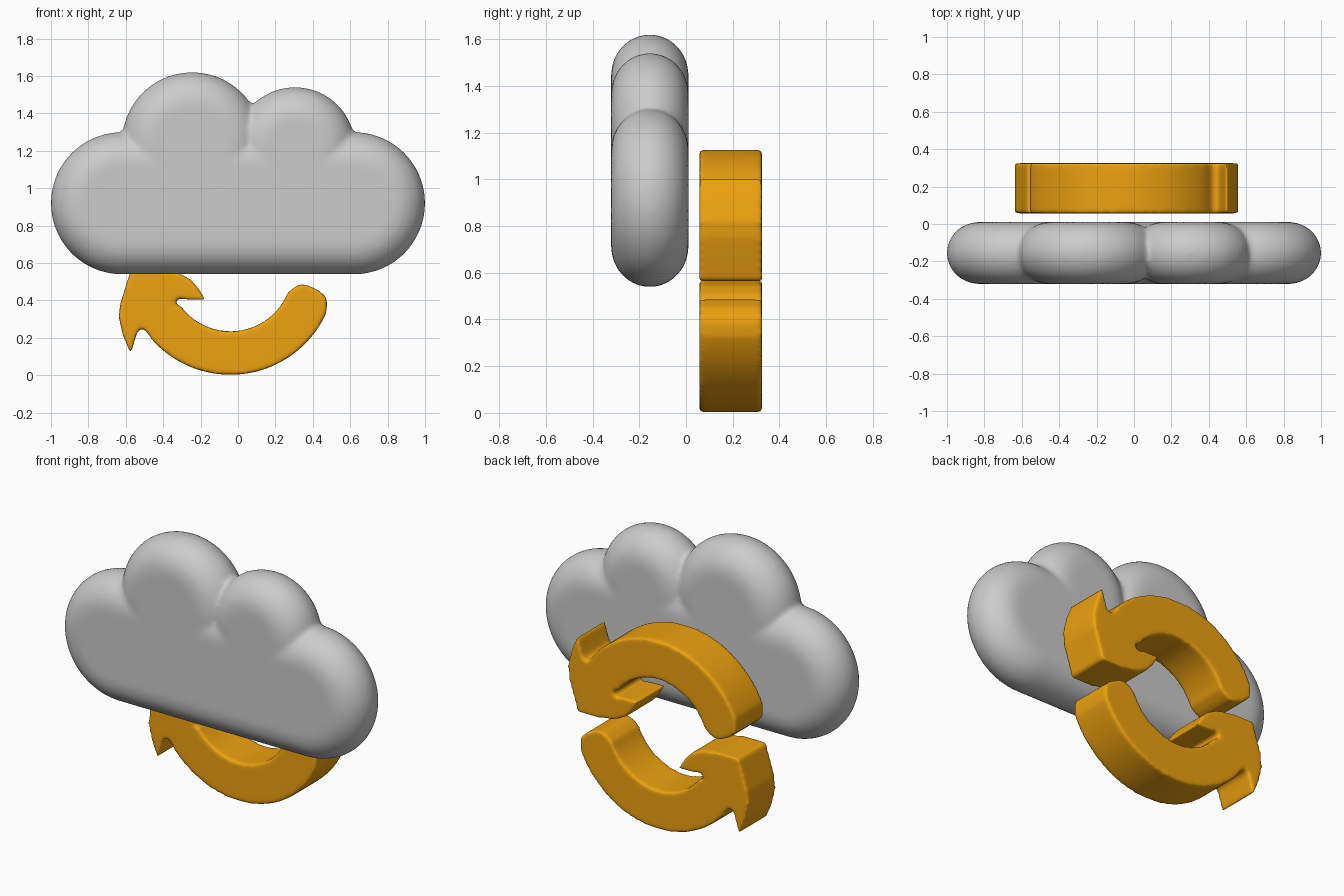
import bpy, bmesh
from math import sin, cos, pi, radians

if "Cube" in bpy.data.objects:
    bpy.data.objects.remove(bpy.data.objects["Cube"])


def finish(bm, name, voxel, smooth):
    """Turn a bmesh into an object, fused and softened."""
    me = bpy.data.meshes.new(name)
    bmesh.ops.recalc_face_normals(bm, faces=bm.faces)
    bm.to_mesh(me)
    bm.free()
    ob = bpy.data.objects.new(name, me)
    bpy.context.collection.objects.link(ob)
    r = ob.modifiers.new("fuse", 'REMESH')
    r.mode = 'VOXEL'
    r.voxel_size = voxel
    r.use_smooth_shade = True
    s = ob.modifiers.new("soften", 'SMOOTH')
    s.factor = 0.5
    s.iterations = smooth
    return ob


def puff(bm, circles, y=-0.155, half=0.166, edge=0.175):
    """Hull around round-edged discs (x, z, radius)."""
    vs = []
    for x, z, r in circles:
        for j in range(17):
            p = -pi / 2 + pi * j / 16
            rr = r - edge + edge * cos(p)
            for i in range(72):
                t = 2 * pi * i / 72
                vs.append(bm.verts.new((x + rr * cos(t), y + half * sin(p), z + rr * sin(t))))
    bmesh.ops.convex_hull(bm, input=vs)


# Cloud: wide base plus two upper lobes
bm = bmesh.new()
puff(bm, [(-0.62, 0.92, 0.381), (0.62, 0.92, 0.381)])
puff(bm, [(-0.245, 1.245, 0.376)])
puff(bm, [(0.305, 1.219, 0.322)])
finish(bm, "cloud", 0.014, 8)

# Arrow outline: outer arc, head, inner arc, rounded tail
CX, CZ = -0.04, 0.565


def arc(r, a0, a1, n=40):
    return [(CX + r * cos(radians(a0 + (a1 - a0) * i / n)),
             CZ + r * sin(radians(a0 + (a1 - a0) * i / n))) for i in range(n + 1)]


head = [(-0.49, 0.235), (-0.513, 0.253), (-0.535, 0.24), (-0.552, 0.19), (-0.573, 0.115),
        (-0.615, 0.215), (-0.637, 0.31), (-0.63, 0.38), (-0.605, 0.46), (-0.572, 0.565),
        (-0.42, 0.565), (-0.32, 0.548), (-0.25, 0.51), (-0.205, 0.455), (-0.175, 0.403),
        (-0.25, 0.405), (-0.315, 0.41), (-0.338, 0.398), (-0.33, 0.375)]
tail = [(0.305, 0.473), (0.335, 0.487), (0.37, 0.482), (0.43, 0.455), (0.468, 0.42), (0.477, 0.385)]
outline = arc(0.562, -25, -138) + head + arc(0.33, -144, -22) + tail

bm = bmesh.new()
face = bm.faces.new([bm.verts.new((x, 0.057, z)) for x, z in outline])
ext = bmesh.ops.extrude_face_region(bm, geom=[face])
for v in ext["geom"]:
    if isinstance(v, bmesh.types.BMVert):
        v.co.y = 0.325
bmesh.ops.triangulate(bm, faces=[f for f in bm.faces if len(f.verts) > 4])
lower = finish(bm, "lower_arrow", 0.012, 7)

mat = bpy.data.materials.new("orange")
mat.diffuse_color = (0.85, 0.36, 0.005, 1)
mat.use_nodes = True
mat.node_tree.nodes["Principled BSDF"].inputs["Base Color"].default_value = mat.diffuse_color
lower.data.materials.append(mat)

# Upper arrow: the lower one turned half way round
upper = lower.copy()
upper.name = "upper_arrow"
upper.rotation_euler = (0, pi, 0)
upper.location = (2 * CX, 0, 2 * CZ)
bpy.context.collection.objects.link(upper)
